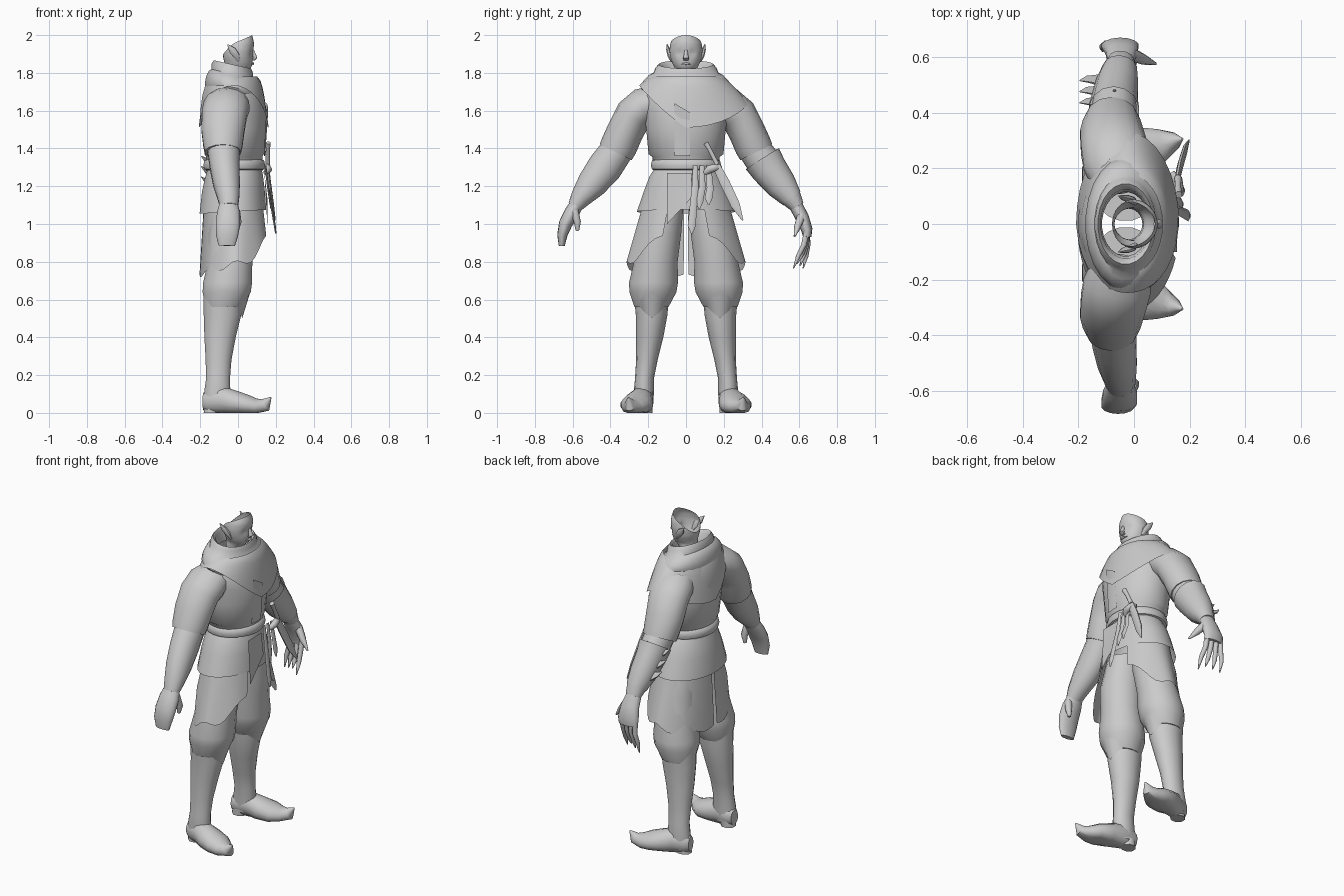
import bpy, bmesh, math
from mathutils import Vector

grey = bpy.data.materials.new("plain grey")
grey.diffuse_color = (0.6, 0.6, 0.6, 1)


def finish(name, bm, angle=50):
    bmesh.ops.recalc_face_normals(bm, faces=bm.faces)
    me = bpy.data.meshes.new(name)
    bm.to_mesh(me)
    bm.free()
    me.materials.append(grey)
    me.shade_smooth()
    me.set_sharp_from_angle(angle=math.radians(angle))
    ob = bpy.data.objects.new(name, me)
    bpy.context.collection.objects.link(ob)
    return ob


def loft(name, st, u=(1, 0, 0), n=14, flat=False, caps=True, tilt=0, side=1):
    """Skin rings (x, y, z, radius along u, radius across) along a path."""
    bm = bmesh.new()
    pts = [Vector((s[0], s[1] * side, s[2])) for s in st]
    rings = []
    for i, p in enumerate(pts):
        t = Vector((0, 0, 1)) if flat else pts[min(i + 1, len(pts) - 1)] - pts[max(i - 1, 0)]
        t.normalize()
        a = Vector(u)
        a = (a - t * a.dot(t)).normalized()
        b = t.cross(a)
        ring = []
        for k in range(n):
            w = 2 * math.pi * (k + 0.5) / n
            q = p + a * st[i][3] * math.cos(w) + b * st[i][4] * math.sin(w)
            q.z = max(q.z + tilt * (q.x - p.x), 0)
            ring.append(bm.verts.new(q))
        rings.append(ring)
    for r, s in zip(rings, rings[1:]):
        for k in range(n):
            bm.faces.new((r[k], r[(k + 1) % n], s[(k + 1) % n], s[k]))
    if caps:
        bm.faces.new(rings[0])
        bm.faces.new(rings[-1])
    return finish(name, bm)


def sheet(name, f, nu, nv, closed=False):
    """Grid surface from f(u, v) with u and v in 0..1."""
    bm = bmesh.new()
    g = [[bm.verts.new(f(i / nu, j / nv)) for j in range(nv + 1)]
         for i in range(nu if closed else nu + 1)]
    for i in range(nu):
        for j in range(nv):
            r, s = g[i], g[(i + 1) % len(g)]
            bm.faces.new((r[j], s[j], s[j + 1], r[j + 1]))
    return finish(name, bm)


def interp(tab, z):
    for a, b in zip(tab, tab[1:]):
        if z <= b[0]:
            t = max(0, (z - a[0]) / (b[0] - a[0]))
            return [p + (q - p) * t for p, q in zip(a, b)]
    return tab[-1]


def body(name, rows, **kw):
    return loft(name, [(c, 0, z, rx, ry) for z, c, rx, ry in rows],
                flat=True, n=24, caps=False, **kw)


# Torso, belt, tunic
body("torso", [(1.28, -.02, .15, .17), (1.355, -.02, .15, .18), (1.37, -.02, .158, .2),
               (1.5, -.022, .17, .212), (1.6, -.025, .176, .228), (1.68, -.03, .16, .23),
               (1.75, -.04, .13, .19), (1.79, -.04, .1, .14)])
body("belt", [(1.285, -.02, .147, .17), (1.29, -.02, .16, .182), (1.31, -.02, .165, .188),
              (1.335, -.02, .16, .182), (1.345, -.02, .145, .17)])
body("tunic_hem", [(1.29, -.02, .145, .17), (1.25, -.022, .155, .195),
                   (1.18, -.025, .167, .222), (1.065, -.027, .178, .262)], tilt=.06)

# Scarf rolled around the neck, open in the middle
body("scarf", [(1.76, -.03, .085, .115), (1.83, -.03, .09, .125), (1.845, -.03, .1, .145),
               (1.825, -.03, .11, .162), (1.795, -.03, .112, .175), (1.785, -.03, .125, .198),
               (1.755, -.03, .138, .226), (1.725, -.03, .145, .24), (1.7, -.03, .145, .225)],
     tilt=-.22)


# Mantle draped over chest, back and the left shoulder
def mantle(u, v):
    a = 2 * math.pi * u
    c, s = math.cos(a), math.sin(a)
    v *= min(1, 1 + .55 * min(0, s))
    drop = .14 + .13 * abs(c) ** 1.5
    return (-.023 + (.125 + .06 * v ** .7) * c, (.18 + .15 * v) * s, 1.78 - drop * v ** 1.4)


sheet("mantle", mantle, 32, 6, True)


# Chest placket and hanging front flap
def placket(u, v):
    a = -.3 + .4 * u
    z = 1.36 + (.28 - .05 * u) * v
    return (-.02 + (.164 + .016 * v) * math.cos(a), .21 * math.sin(a), z)


sheet("placket", placket, 4, 4)
sheet("front_flap", lambda u, v: (.14 + .015 * v, -.10 + .13 * u, 1.27 - v * (.27 - .14 * u)), 3, 3)

# Head shell: height, front x, back x, half width
HEAD = [(1.74, .03, -.07, .055), (1.80, .035, -.07, .058), (1.825, .068, -.07, .058),
        (1.845, .076, -.07, .07), (1.88, .078, -.078, .083), (1.92, .082, -.08, .088),
        (1.96, .085, -.078, .082), (2.0, .075, -.07, .06)]


def head(u, v):
    a = 2 * math.pi * u
    c = math.cos(a)
    top = 2.0 - .032 * min(1, 1 - c) - .07 * max(0, -c) ** 1.5
    z = 1.74 + (top - 1.74) * v
    _, fr, bk, w = interp(HEAD, z)
    m = (fr + bk) / 2
    x = m + (fr - m) * c
    x -= .012 * math.exp(-((abs(math.sin(a)) - .4) / .15) ** 2
                         - ((z - 1.905) / .013) ** 2) * (c > 0)
    return (x, w * math.sin(a), z)


sheet("head", head, 32, 18, True)
loft("nose", [(.078, 0, 1.92, .008, .008), (.086, 0, 1.895, .011, .012),
              (.09, 0, 1.878, .013, .017), (.08, 0, 1.866, .009, .014)], n=8, flat=True)
loft("lips", [(.073, -.026, 1.848, .004, .002), (.08, 0, 1.849, .006, .007),
              (.073, .026, 1.848, .004, .002)], n=8)


# Skirt panels, pulled up towards the front opening and long at the back
def panel(s):
    def f(u, v):
        a = .4 + (math.pi - .44) * u
        c = math.cos(a)
        low = .79 + .19 * max(0, c) ** 3 - .06 * max(0, -c) + .015 * math.sin(u * 19)
        return (-.02 + (.158 + .026 * v) * c,
                s * (.215 + .1 * v) * math.sin(a), 1.15 + (low - 1.15) * v)
    return f


for s, tag in ((-1, "right"), (1, "left")):
    sheet("skirt_panel_" + tag, panel(s), 20, 4)
    # Ear
    loft("ear_" + tag, [(.005, .074, 1.862, .008, .008), (-.008, .086, 1.89, .018, .012),
                        (-.03, .094, 1.92, .02, .011), (-.055, .1, 1.95, .003, .003)],
         n=8, side=s)
    # Breeches and boots
    loft("breeches_" + tag, [(-.03, .11, 1.12, .11, .1), (-.03, .143, .95, .128, .12),
                             (-.042, .16, .8, .12, .118), (-.055, .172, .69, .132, .132),
                             (-.06, .175, .64, .13, .127), (-.075, .183, .56, .1, .092)],
         flat=True, side=s, n=16)
    loft("boot_" + tag, [(-.08, .183, .63, .106, .093), (-.082, .182, .52, .102, .084),
                         (-.095, .192, .4, .085, .072), (-.103, .207, .28, .07, .057),
                         (-.106, .22, .18, .065, .05), (-.11, .224, .1, .072, .054),
                         (-.115, .224, .03, .066, .047)], flat=True, side=s)
    loft("foot_" + tag, [(-.184, .215, .06, .03, .045), (-.16, .218, .06, .047, .06),
                         (-.09, .232, .068, .06, .075), (-.02, .25, .052, .08, .066),
                         (.05, .268, .04, .083, .055), (.1, .285, .033, .06, .043),
                         (.145, .298, .042, .032, .036), (.174, .305, .082, .004, .004)],
         u=(0, 1, 0), side=s)
    loft("heel_" + tag, [(-.14, .217, 0, .045, .042), (-.135, .217, .05, .045, .045)],
         flat=True, side=s, n=8)
    # Pointed lower front of the breeches
    sheet("knee_point_" + tag, lambda u, v: (
        -.07 + (.132 - .04 * v) * math.cos(2.4 * (u - .5)),
        s * (.18 + (.118 - .034 * v) * math.sin(2.4 * (u - .5))),
        .63 - v * (.13 - .16 * abs(u - .5))), 8, 2)
    # Sleeve and forearm
    loft("sleeve_" + tag, [(-.045, .14, 1.66, .1, .08), (-.06, .22, 1.625, .125, .1),
                           (-.072, .275, 1.58, .122, .1), (-.08, .322, 1.49, .116, .097),
                           (-.08, .355, 1.415, .106, .098), (-.08, .372, 1.38, .098, .094)],
         side=s)
    loft("forearm_" + tag, [(-.078, .345, 1.42, .09, .085), (-.07, .43, 1.3, .08, .093),
                            (-.06, .5, 1.21, .072, .08), (-.05, .56, 1.135, .058, .055),
                            (-.048, .59, 1.09, .048, .038)], side=s)

# Closed right hand with thumb
loft("right_hand", [(-.05, .575, 1.11, .048, .036), (-.05, .605, 1.06, .062, .04),
                    (-.053, .638, 1.0, .066, .036), (-.058, .655, .94, .06, .027),
                    (-.06, .658, .885, .045, .016)], side=-1)
loft("right_thumb", [(-.01, .59, 1.07, .022, .022), (.0, .575, 1.01, .02, .02),
                     (-.005, .575, .965, .01, .01)], side=-1, n=8)

# Open left hand with spread fingers
loft("left_hand", [(-.05, .58, 1.1, .046, .036), (-.045, .615, 1.035, .058, .036),
                   (-.05, .64, .97, .068, .03), (-.05, .642, .93, .062, .022)])
for i in range(4):
    x = -.098 + .031 * i
    e = x * 1.25 + .01
    loft("left_finger", [(x, .64, .96, .017, .017), (x, .645 - .007 * i, .89, .015, .015),
                         (e, .636 - .014 * i, .83, .013, .013),
                         (e, .62 - .017 * i, .765 + .012 * (i % 3), .003, .003)], n=8)
loft("left_thumb", [(-.01, .61, 1.04, .024, .024), (.035, .59, .985, .019, .019),
                    (.078, .575, .935, .005, .005)], n=8)

# Left bracer with fins
loft("left_bracer", [(-.072, .405, 1.345, .092, .104), (-.07, .44, 1.29, .085, .096),
                     (-.06, .505, 1.205, .077, .083), (-.05, .56, 1.135, .062, .058)], caps=False)
for y, z in ((.435, 1.31), (.475, 1.255), (.515, 1.2)):
    loft("bracer_fin", [(-.12, y, z, .03, .01), (-.165, y + .004, z + .025, .018, .006),
                        (-.195, y, z + .05, .002, .002)], u=(0, .64, -.77), n=6)
loft("bracer_spike", [(-.07, .445, 1.33, .03, .03), (-.07, .482, 1.395, .003, .003)], n=6)

# Sash knot, tails and dagger
loft("sash_knot", [(.145, .10, 1.27, .012, .014), (.16, .125, 1.29, .02, .022),
                   (.155, .16, 1.3, .02, .02), (.135, .185, 1.3, .01, .012)], n=10)
for y0, y1, z1, x1 in ((.05, .03, .95, .195), (.085, .07, 1.08, .17), (.12, .12, 1.1, .175)):
    loft("sash_tail", [(.145, y0, 1.31, .006, .013), (.16, (y0 + y1) / 2 + .008, 1.19, .006, .018),
                       (x1, y1, z1 + .04, .006, .021), (x1 + .005, y1, z1, .004, .004)], n=6)
loft("dagger_grip", [(.16, .105, 1.43, .013, .015), (.158, .13, 1.385, .012, .012),
                     (.158, .165, 1.315, .013, .013)], n=8)
loft("dagger_sheath", [(.155, .16, 1.31, .01, .022), (.165, .205, 1.22, .01, .028),
                       (.182, .262, 1.1, .009, .026), (.197, .3, 1.02, .003, .004)], n=8)
